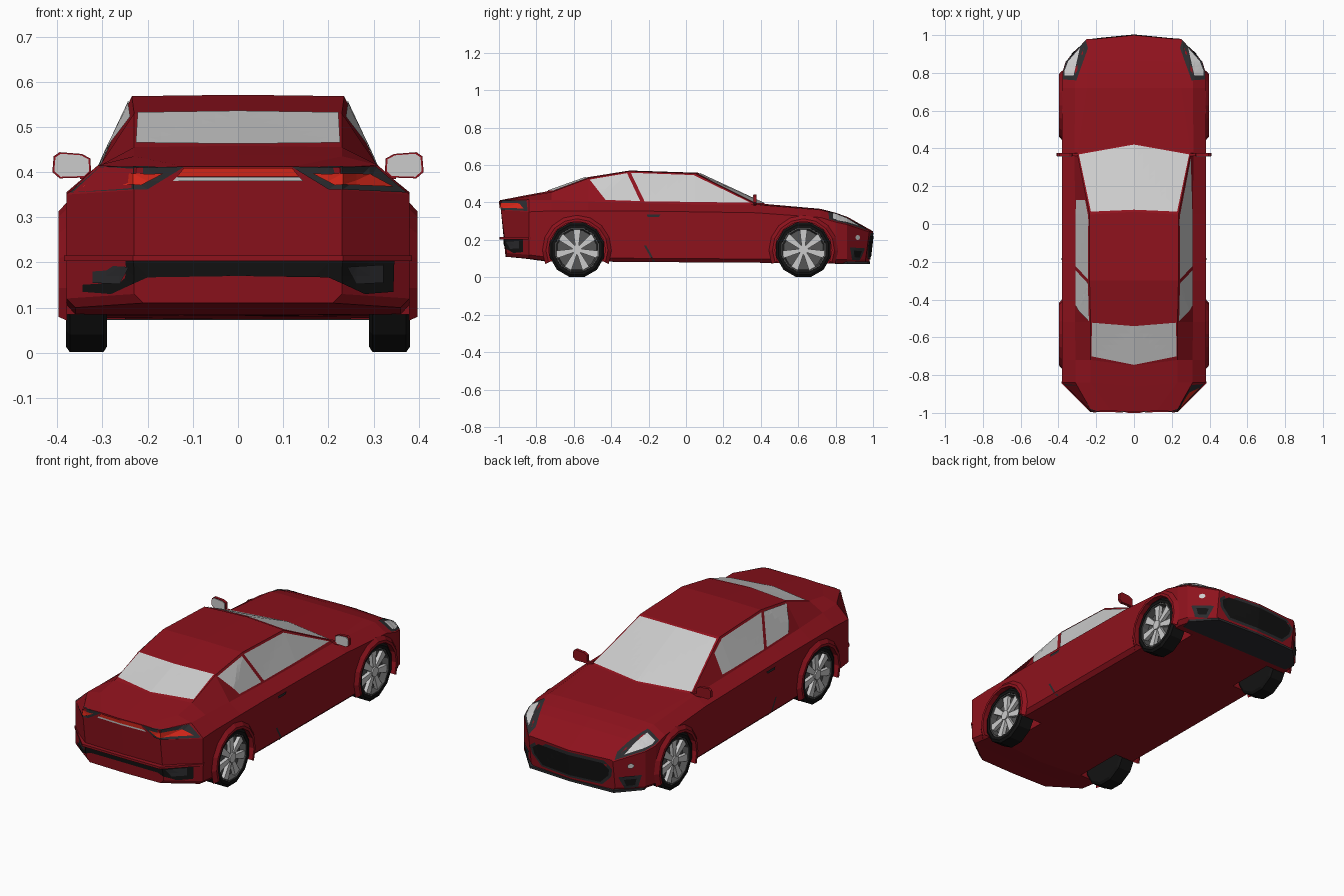
import bpy, bmesh, math
from mathutils import Vector
from mathutils.bvhtree import BVHTree

if "Cube" in bpy.data.objects:
    bpy.data.objects.remove(bpy.data.objects["Cube"])


def mat(name, r, g, b):
    m = bpy.data.materials.new(name)
    m.diffuse_color = (r, g, b, 1)
    m.use_nodes = True
    m.node_tree.nodes["Principled BSDF"].inputs["Base Color"].default_value = m.diffuse_color
    return m


RED = mat("body red", 0.27, 0.006, 0.012)
LAMP = mat("lamp red", 0.68, 0.02, 0.01)
BLACK = mat("rubber black", 0.006, 0.006, 0.006)
DARK = mat("dark trim", 0.025, 0.025, 0.028)
RIM = mat("rim grey", 0.09, 0.09, 0.09)


def finish(name, bm, material=None, mirror=False, recalc=True):
    if recalc:
        bmesh.ops.recalc_face_normals(bm, faces=bm.faces[:])
    if mirror:
        d = bmesh.ops.duplicate(bm, geom=bm.verts[:] + bm.edges[:] + bm.faces[:])["geom"]
        for v in d:
            if isinstance(v, bmesh.types.BMVert):
                v.co.x *= -1
        bmesh.ops.reverse_faces(bm, faces=[f for f in d if isinstance(f, bmesh.types.BMFace)])
    me = bpy.data.meshes.new(name)
    bm.to_mesh(me)
    bm.free()
    ob = bpy.data.objects.new(name, me)
    bpy.context.collection.objects.link(ob)
    if material:
        me.materials.append(material)
    return ob


def prism(bm, pts, vec):
    f = bm.faces.new([bm.verts.new(p) for p in pts])
    g = bmesh.ops.extrude_face_region(bm, geom=[f])["geom"]
    bmesh.ops.translate(bm, vec=vec, verts=[v for v in g if isinstance(v, bmesh.types.BMVert)])


# Body shell: half cross-sections lofted from tail to nose
# y, half width, bottom z, shoulder z, belt x, belt z, roof x, roof z, centre z, centre dy
ROWS = [
    (-.99, .23, .110, .360, .225, .410, .12, .412, .412, -.005),
    (-.84, .38, .100, .350, .310, .415, .23, .435, .438, -.02),
    (-.72, .38, .085, .355, .310, .412, .23, .455, .458, -.03),
    (-.52, .38, .085, .355, .312, .405, .23, .530, .533, -.02),
    (-.30, .38, .082, .355, .312, .398, .235, .568, .571, 0),
    (.05, .38, .080, .350, .312, .390, .235, .555, .559, .015),
    (.375, .38, .078, .345, .315, .388, .30, .391, .392, .05),
    (.72, .38, .075, .320, .312, .360, .25, .364, .366, 0),
    (.80, .38, .075, .295, .310, .338, .25, .342, .345, 0),
    (.86, .362, .075, .282, .295, .314, .24, .318, .322, .005),
    (.98, .25, .075, .242, .243, .250, .20, .248, .246, .02),
]
bm = bmesh.new()
rings = []
for i, (y, w, zb, zs, bx, bz, tx, tz, cz, dy) in enumerate(ROWS):
    s = .03 if i == 0 else -.02 if i == len(ROWS) - 1 else 0
    half = [(w - .02, y + s, zb), (w, y + s, zb + .02), (w, y, zs), (bx, y, bz), (tx, y, tz)]
    ring = [(0, y + s + dy, zb)] + half + [(0, y + dy, cz)] + [(-a, b, c) for a, b, c in half[::-1]]
    rings.append([bm.verts.new(p) for p in ring])
n = len(rings[0])
for a, b in zip(rings, rings[1:]):
    for k in range(n):
        bm.faces.new((a[k], a[(k + 1) % n], b[(k + 1) % n], b[k]))
for r in (rings[0], rings[-1]):
    bm.faces.new(r[:7])
    bm.faces.new(r[6:] + r[:1])
bmesh.ops.recalc_face_normals(bm, faces=bm.faces[:])
TREE = BVHTree.FromBMesh(bm)
body = finish("body", bm, RED)

# Wheel wells cut out of the shell
AXLES = (-.583, .628)
WZ, WR = .147, .147


def circle(x, r, cy, cz, sides):
    return [(x, cy + r * math.cos(t), cz + r * math.sin(t))
            for t in (2 * math.pi * (k + .5) / sides for k in range(sides))]


bm = bmesh.new()
for cy in AXLES:
    prism(bm, circle(.25, .158, cy, WZ, 12), (.25, 0, 0))
cutter = finish("wheel_well_cutter", bm, mirror=True)
cutter.hide_render = True
mod = body.modifiers.new("wells", "BOOLEAN")
mod.operation, mod.object, mod.solver = "DIFFERENCE", cutter, "EXACT"
bpy.context.view_layer.objects.active = body
bpy.ops.object.modifier_apply(modifier="wells")
bpy.data.objects.remove(cutter)

# Fender flares
bm = bmesh.new()
for cy in AXLES:
    prev = None
    for k in range(11):
        t = math.radians(-24 + 22.8 * k)
        cur = [bm.verts.new((x, cy + r * math.cos(t), WZ + r * math.sin(t)))
               for x, r in ((.35, .152), (.397, .152), (.397, .166), (.379, .186))]
        if prev:
            for j in range(3):
                bm.faces.new((prev[j], prev[j + 1], cur[j + 1], cur[j]))
        prev = cur
finish("fender_flares", bm, RED, mirror=True)


# Wheels: lathed tyre, dish, spokes and hub
def lathe(bm, profile, cy, sides=12):
    loops = [[bm.verts.new(p) for p in circle(x, r, cy, WZ, sides)] for x, r in profile]
    for a, b in zip(loops, loops[1:]):
        for k in range(sides):
            bm.faces.new((a[k], a[(k + 1) % sides], b[(k + 1) % sides], b[k]))
    return loops


tyre, dish, spokes = bmesh.new(), bmesh.new(), bmesh.new()
for cy in AXLES:
    L = lathe(tyre, [(.29, .09), (.29, .138), (.298, WR + .004), (.372, WR + .004), (.381, .138), (.381, .122), (.36, .118)], cy)
    tyre.faces.new(L[0])
    L = lathe(dish, [(.378, .123), (.378, .115), (.345, .108)], cy)
    dish.faces.new(L[-1])
    prism(spokes, circle(.345, .026, cy, WZ, 10), (.034, 0, 0))
    for k in range(7):
        t = math.pi / 2 + 2 * math.pi * k / 7
        u, v = Vector((0, math.cos(t), math.sin(t))), Vector((0, -math.sin(t), math.cos(t)))
        c = Vector((.352, cy, WZ))
        prism(spokes, [c + u * .015 - v * .009, c + u * .117 - v * .021,
                       c + u * .117 + v * .021, c + u * .015 + v * .009], (.02, 0, 0))
finish("tyres", tyre, BLACK, True)
finish("wheel_dishes", dish, RIM, True)
finish("wheel_spokes", spokes, None, True)


# Panels: flat outlines projected onto the body and mirrored
VIEWS = {"side": ((1, 0, 0), 1, 2), "top": ((0, 0, 1), 0, 1),
         "tail": ((0, -1, 0), 0, 2), "nose": ((0, 1, 0), 0, 2)}


def panel(name, view, pts, material=None, lift=.003):
    out, i, j = VIEWS[view]
    out = Vector(out)
    bm = bmesh.new()
    vs = []
    for a, b in pts:
        p = out * 2
        p[i], p[j] = a, b
        vs.append(bm.verts.new(p))
    bm.faces.new(vs)
    for ax in (i, j):
        no = Vector((0, 0, 0))
        no[ax] = 1
        for k in range(-33, 34):
            bmesh.ops.bisect_plane(bm, geom=bm.verts[:] + bm.edges[:] + bm.faces[:],
                                   plane_co=no * (k * .03 + .02), plane_no=no)
    bmesh.ops.triangulate(bm, faces=bm.faces[:])
    for v in bm.verts:
        hit = TREE.ray_cast(v.co, -out)
        if hit[0] is None:
            q = v.co - out * (2 - (0.98 if i == 0 and view != "top" else .3))
            hit = TREE.find_nearest(q)
        v.co = hit[0] + (hit[1] * .5 + out * .5).normalized() * lift
        if abs(pts[0][0]) < 1e-6 and i == 0 and v.co.x < .004:
            v.co.x = 0
    bm.normal_update()
    for f in bm.faces:
        if f.normal.dot(out) < 0:
            f.normal_flip()
    return finish(name, bm, material, True, recalc=False)


# Glass
panel("windscreen", "top", [(0, .42), (.292, .368), (.228, .065), (0, .075)])
panel("rear_window", "top", [(0, -.54), (.222, -.522), (.226, -.70), (0, -.745)])
panel("door_window", "side", [(-.295, .558), (.04, .546), (.345, .398), (-.222, .406)])
panel("quarter_window", "side", [(-.515, .522), (-.315, .556), (-.245, .407), (-.43, .413)])

# Tail lights, rear strip and bumper insert
panel("tail_light_frame", "tail", [(.12, .411), (.305, .411), (.372, .354), (.20, .362)], DARK)
panel("tail_light", "tail", [(.165, .397), (.29, .394), (.342, .366), (.215, .371)], LAMP, .007)
panel("tail_strip", "tail", [(0, .409), (.12, .409), (.135, .39), (0, .39)], LAMP, .006)
panel("tail_strip_lens", "tail", [(0, .389), (.136, .389), (.145, .38), (0, .38)], None, .004)
panel("rear_bumper_insert", "tail",
      [(0, .205), (.345, .203), (.343, .135), (.28, .13), (.20, .167), (0, .17)], BLACK)
panel("rear_bumper_vent", "tail", [(.24, .19), (.32, .195), (.32, .155), (.26, .152)], DARK, .006)

# Rear bumper ledge above the insert
bm = bmesh.new()
prism(bm, [(0, -.94, .203), (0, -.997, .203), (.232, -.995, .203), (.385, -.842, .203), (.37, -.80, .203)], (0, 0, .012))
finish("rear_bumper_ledge", bm, RED, True)

# Headlights, grille, fog lights and corner vents
panel("headlight_frame", "top", [(.376, .765), (.376, .80), (.358, .862), (.255, .972), (.244, .93), (.305, .76)], DARK)
panel("headlight", "top", [(.366, .785), (.366, .81), (.347, .86), (.285, .93), (.318, .785)], None, .007)
panel("grille_frame", "nose", [(0, .238), (.20, .236), (.245, .20), (.235, .155), (.18, .10), (0, .095)], DARK)
panel("grille", "nose", [(0, .222), (.19, .222), (.228, .195), (.22, .16), (.172, .112), (0, .108)], BLACK, .006)
panel("corner_vent_frame", "nose", [(.265, .155), (.35, .16), (.335, .095), (.285, .09)], DARK)
panel("corner_vent", "nose", [(.285, .14), (.332, .143), (.325, .108), (.293, .105)], BLACK, .006)
panel("fog_light", "nose", [(.312 + .012 * math.cos(k * .785), .213 + .014 * math.sin(k * .785)) for k in range(8)], None, .005)

# Door handle and side slashes
panel("door_handle", "side", [(-.21, .337), (-.135, .337), (-.145, .323), (-.205, .323)], DARK, .005)
panel("side_slash", "side", [(-.225, .17), (-.213, .17), (-.165, .085), (-.177, .085)], DARK)

# Front lip
bm = bmesh.new()
prism(bm, [(0, .80, .072), (.34, .80, .072), (.352, .86, .072), (.25, .972, .072), (0, .985, .072)], (0, 0, .012))
finish("front_lip", bm, DARK, True)

# Door mirrors with glass facing back
bm, glass = bmesh.new(), bmesh.new()
shape = [(.325, .40), (.337, .388), (.395, .386), (.411, .40), (.408, .435), (.395, .444), (.345, .44), (.327, .43)]
prism(bm, [(x, .36, z) for x, z in shape], (0, .016, 0))
prism(bm, [(.29, .36, .383), (.35, .36, .385), (.35, .36, .398), (.29, .36, .397)], (0, .014, 0))
finish("door_mirrors", bm, RED, True)
prism(glass, [(.368 + (x - .368) * .9, .357, .415 + (z - .415) * .88) for x, z in shape], (0, .004, 0))
finish("mirror_glass", glass, None, True)
